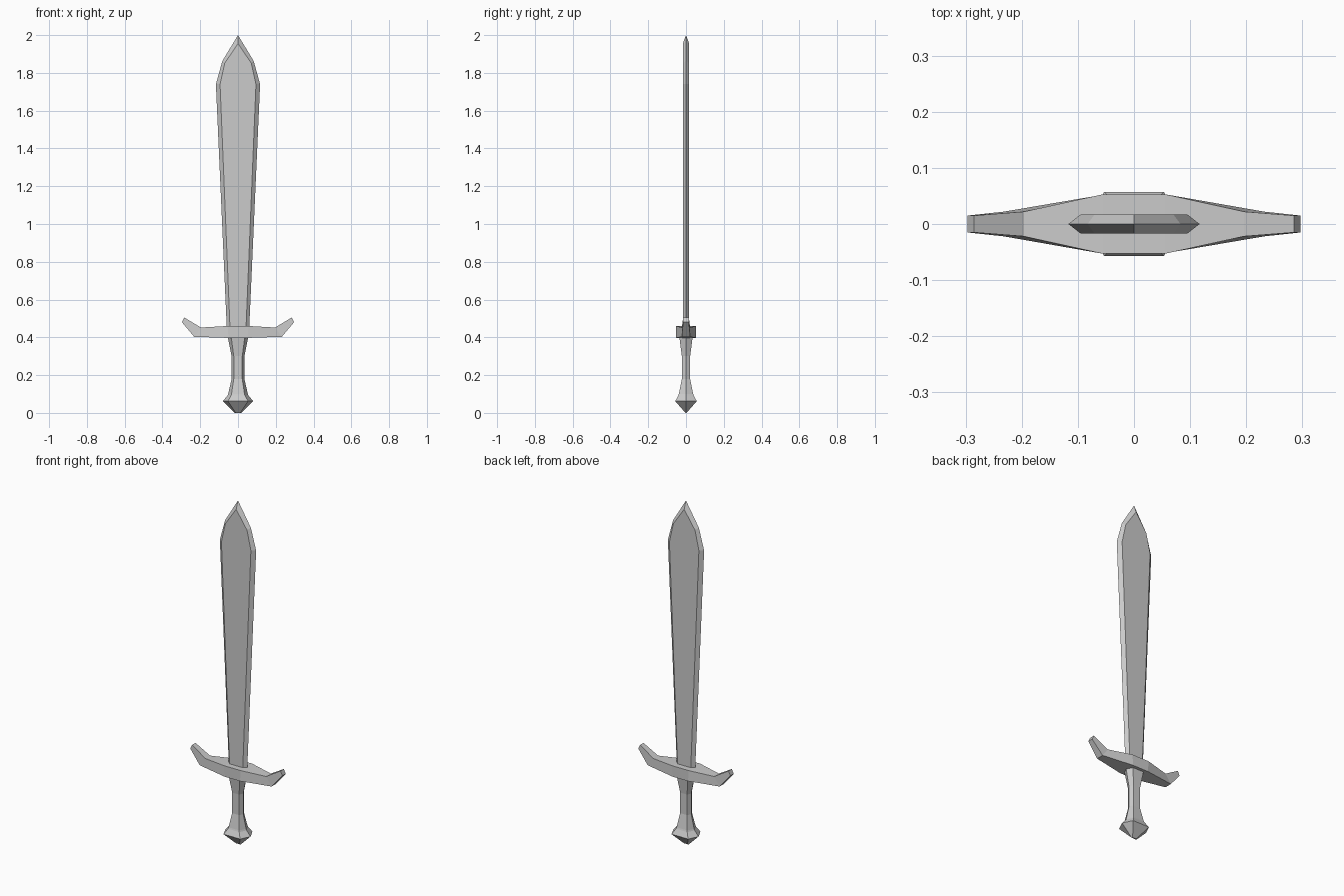
import bpy, bmesh

if "Cube" in bpy.data.objects:
    bpy.data.objects.remove(bpy.data.objects["Cube"])


def make_object(name, verts, faces):
    mesh = bpy.data.meshes.new(name)
    mesh.from_pydata(verts, [], faces)
    bm = bmesh.new()
    bm.from_mesh(mesh)
    bmesh.ops.recalc_face_normals(bm, faces=bm.faces)
    bm.to_mesh(mesh)
    bm.free()
    obj = bpy.data.objects.new(name, mesh)
    bpy.context.collection.objects.link(obj)
    return obj


def loft(name, rings):
    """Skin equal-sized vertex rings and cap both ends."""
    n = len(rings[0])
    verts = [v for ring in rings for v in ring]
    faces = [tuple(range(n)), tuple(range(len(verts) - n, len(verts)))]
    for r in range(len(rings) - 1):
        for i in range(n):
            a, b = r * n + i, r * n + (i + 1) % n
            faces.append((a, b, b + n, a + n))
    return make_object(name, verts, faces)


def mirrored_outline(half, tip_z):
    """Close a right-hand (x, z) profile with a tip and its mirror."""
    return half + [(0, tip_z)] + [(-x, z) for x, z in reversed(half)]


# Blade: bevelled flats on both sides of a sharp outer edge
flat = mirrored_outline([(0.042, 0.44), (0.095, 1.74), (0.07, 1.852)], 1.955)
edge = mirrored_outline([(0.059, 0.44), (0.117, 1.74), (0.083, 1.863)], 2.0)
loft("blade", [
    [(x, -0.017, z) for x, z in flat],
    [(x, 0, z) for x, z in edge],
    [(x, 0.017, z) for x, z in flat],
])

# Crossguard: four-sided stations (top x, top z, bottom x, bottom z, half depth)
stations = [
    (0.055, 0.46, 0.05, 0.397, 0.053),
    (0.196, 0.452, 0.232, 0.403, 0.022),
    (0.285, 0.505, 0.297, 0.48, 0.015),
]
mirror = [(-tx, tz, -bx, bz, d) for tx, tz, bx, bz, d in reversed(stations)]
loft("crossguard", [
    [(tx, -d, tz), (tx, d, tz), (bx, d, bz), (bx, -d, bz)]
    for tx, tz, bx, bz, d in mirror + stations
])


# Grip and pommel: six-sided rings (z, half width, half depth)
def hexagon(z, w, d):
    f = w * 0.66
    return [(w, 0, z), (f, d, z), (-f, d, z), (-w, 0, z), (-f, -d, z), (f, -d, z)]


loft("grip", [hexagon(*r) for r in [
    (0.08, 0.06, 0.045), (0.1, 0.052, 0.038), (0.18, 0.034, 0.022),
    (0.3, 0.034, 0.022), (0.4, 0.054, 0.035), (0.42, 0.054, 0.035)]])
loft("pommel", [hexagon(*r) for r in [
    (0.0, 0.018, 0.003), (0.062, 0.081, 0.057), (0.092, 0.055, 0.041)]])
